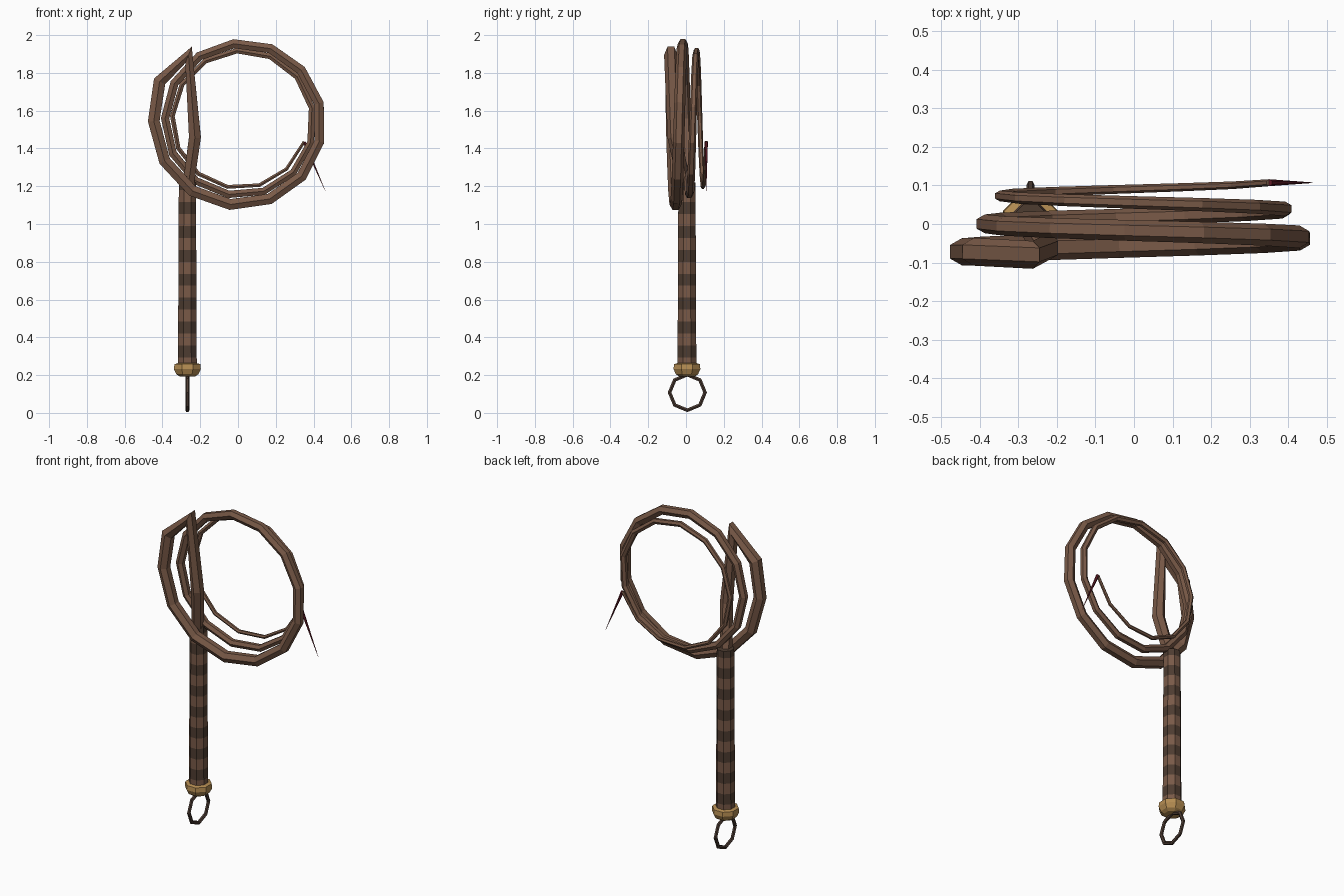
import bpy, bmesh, math
from mathutils import Vector

if "Cube" in bpy.data.objects:
    bpy.data.objects.remove(bpy.data.objects["Cube"])


def material(name, rgb):
    m = bpy.data.materials.new(name)
    m.diffuse_color = (*rgb, 1)
    m.use_nodes = True
    m.node_tree.nodes["Principled BSDF"].inputs["Base Color"].default_value = m.diffuse_color
    return m


LEATHER = material("brown leather", (0.192, 0.102, 0.064))
DARK = material("dark leather", (0.075, 0.045, 0.030))
BRASS = material("brass", (0.46, 0.265, 0.085))
IRON = material("dark iron", (0.075, 0.046, 0.034))
RED = material("dark red", (0.13, 0.012, 0.022))


def loft(name, rings, mats, closed=False, mat_rule=None):
    """Skin a list of vertex rings, capping both ends unless closed."""
    bm = bmesh.new()
    vs = [[bm.verts.new(p) for p in ring] for ring in rings]
    n, count = len(vs[0]), len(vs)
    for i in range(count if closed else count - 1):
        a, b = vs[i], vs[(i + 1) % count]
        for j in range(n):
            k = (j + 1) % n
            f = bm.faces.new((a[j], a[k], b[k], b[j]))
            f.material_index = mat_rule(i) if mat_rule else 0
    if not closed:
        bm.faces.new(vs[0])
        top = bm.faces.new(vs[-1])
        top.material_index = mat_rule(count - 2) if mat_rule else 0
    bmesh.ops.recalc_face_normals(bm, faces=bm.faces)
    me = bpy.data.meshes.new(name)
    bm.to_mesh(me)
    bm.free()
    for m in mats:
        me.materials.append(m)
    ob = bpy.data.objects.new(name, me)
    bpy.context.collection.objects.link(ob)
    return ob


def tube_rings(path, radii, sides, ref, closed=False):
    """Mitred cross-sections along a path; ref is the axis off the bend plane."""
    pts = [Vector(p) for p in path]
    rings, last = [], len(pts) - 1
    for i, p in enumerate(pts):
        d0 = (p - pts[i - 1]).normalized() if (i or closed) else None
        d1 = (pts[(i + 1) % len(pts)] - p).normalized() if (i < last or closed) else None
        d0, d1 = d0 or d1, d1 or d0
        t = (d0 + d1).normalized()
        n = (ref - t * ref.dot(t)).normalized()
        b = t.cross(n)
        miter = min(1 / max(t.dot(d1), 0.1), 1.5)
        rings.append([p + radii[i] * (n * math.cos(a) + b * math.sin(a) * miter)
                      for a in (2 * math.pi * j / sides for j in range(sides))])
    return rings


def lathe_rings(profile, sides, cx, cy):
    return [[(cx + r * math.cos(a), cy + r * math.sin(a), z)
             for a in (2 * math.pi * (j + 0.5) / sides for j in range(sides))]
            for r, z in profile]


HX, HY = -0.268, 0.005

# Handle with alternating wrapped bands
heights = [0.23] + [0.294 + 0.0632 * k for k in range(15)] + [1.22]
handle = [(0.054 - 0.005 * (z - 0.23), z) for z in heights]
loft("handle", lathe_rings(handle, 8, HX, HY), [LEATHER, DARK], mat_rule=lambda i: i % 2)

# Brass pommel
pommel = [(0.045, 0.193), (0.064, 0.205), (0.077, 0.232), (0.074, 0.258), (0.052, 0.264)]
loft("pommel", lathe_rings(pommel, 8, HX, HY), [BRASS])

# Hanging ring
ring = [(HX, 0.007 + 0.094 * math.cos(a), 0.108 + 0.094 * math.sin(a))
        for a in (math.pi * j / 4 for j in range(8))]
loft("hanging_ring", tube_rings(ring, [0.0105] * 8, 6, Vector((1, 0, 0)), True),
     [IRON], closed=True)

# Coiled thong: rises from the handle, folds over, then spirals to the back
path = [(HX, 0.0, 1.17), (-0.228, -0.062, 1.46), (-0.262, -0.080, 1.895),
        (-0.415, -0.072, 1.755)]
radii = [0.034, 0.036, 0.036, 0.036]
STEPS = 32
for s in range(STEPS):
    f = s / STEPS
    a = math.pi + math.radians(881) * f
    r = 0.462 - 0.045 * min(f / 0.25, 1) - 0.07 * max(0, (f - 0.25) / 0.75)
    path.append((0.016 + r * math.cos(a), -0.072 + 0.178 * f, 1.545 + r * math.sin(a)))
    radii.append(0.035 - 0.026 * f)
tip = (0.35, 0.107, 1.435)
path.append(tip)
radii.append(0.009)
loft("coiled_thong", tube_rings(path, radii, 6, Vector((0, 1, 0))), [LEATHER])

# Thin tapering cracker at the tip
cracker = [tip, (0.462, 0.107, 1.175)]
loft("cracker", tube_rings(cracker, [0.009, 0.0008], 6, Vector((0, 1, 0))), [RED])
